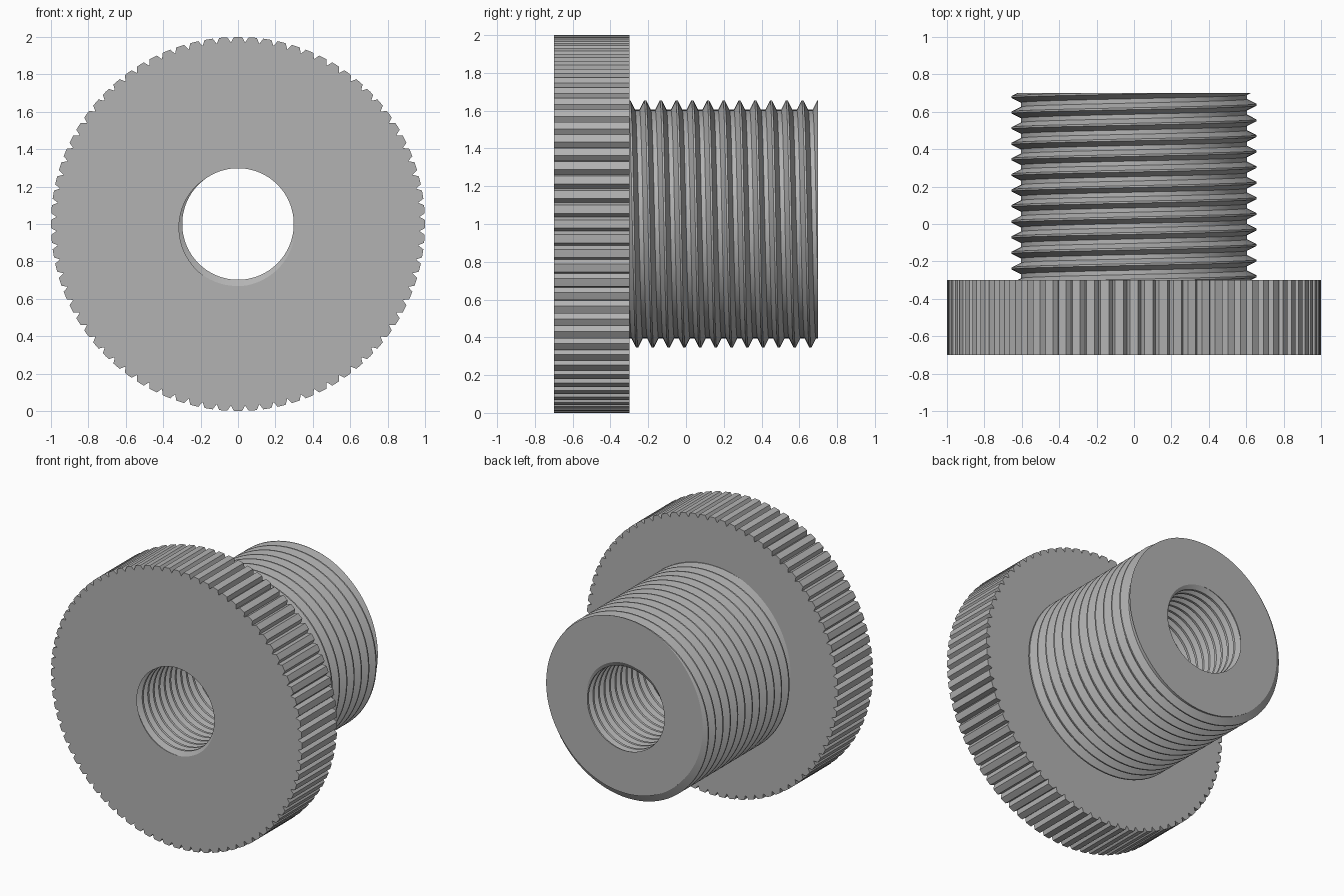
import bpy, bmesh
from math import sin, cos, pi, radians
from mathutils import Vector

if "Cube" in bpy.data.objects:
    bpy.data.objects.remove(bpy.data.objects["Cube"], do_unlink=True)

SEGS = 96                       # facets around the threads
FRONT, SHOULDER, BACK = -0.7, -0.3, 0.7

grey = bpy.data.materials.new("plain grey")
grey.use_nodes = True
grey.diffuse_color = (0.45, 0.45, 0.45, 1)
grey.node_tree.nodes["Principled BSDF"].inputs["Base Color"].default_value = (0.45, 0.45, 0.45, 1)


def ring_point(radius, angle, y):
    """Point around the y axis; angle 0 is at the top."""
    return Vector((radius * sin(angle), y, 1 + radius * cos(angle)))


def add_strips(bm, columns):
    """Join neighbouring columns of points with quads."""
    rows = [[bm.verts.new(p) for p in col] for col in columns]
    for a, b in zip(rows, rows[1:]):
        for k in range(len(a) - 1):
            bm.faces.new((a[k], b[k], b[k + 1], a[k + 1]))


def add_thread(bm, profile, pitch, phase, start, end):
    """Right-handed helical thread, trimmed flat at both ends."""
    part = bmesh.new()
    turns = int((end - start) / pitch) + 5
    base = phase + (int((start - phase) / pitch) - 3) * pitch
    columns = [[ring_point(r, 2 * pi * i / SEGS, base + pitch * (t + f + i / SEGS))
                for t in range(turns) for f, r in profile] for i in range(SEGS + 1)]
    add_strips(part, columns)
    bmesh.ops.remove_doubles(part, verts=part.verts, dist=1e-5)
    for y, side in ((start, -1), (end, 1)):
        bmesh.ops.bisect_plane(part, geom=part.verts[:] + part.edges[:] + part.faces[:], dist=1e-6,
                               plane_co=(0, y, 0), plane_no=(0, side, 0), clear_outer=True)
    mesh = bpy.data.meshes.new("thread")
    part.to_mesh(mesh)
    part.free()
    bm.from_mesh(mesh)
    bpy.data.meshes.remove(mesh)


def cap(bm, y):
    """Fill the flat ring between the open loops lying at y."""
    edges = [e for e in bm.edges if e.is_boundary and all(abs(v.co.y - y) < 1e-4 for v in e.verts)]
    bmesh.ops.triangle_fill(bm, edges=edges, use_beauty=True, normal=(0, 1 if y > FRONT else -1, 0))


def finish(bm, name):
    bmesh.ops.recalc_face_normals(bm, faces=bm.faces)
    mesh = bpy.data.meshes.new(name)
    bm.to_mesh(mesh)
    bm.free()
    mesh.materials.append(grey)
    obj = bpy.data.objects.new(name, mesh)
    bpy.context.collection.objects.link(obj)
    bpy.ops.object.select_all(action="DESELECT")
    obj.select_set(True)
    bpy.context.view_layer.objects.active = obj
    bpy.ops.object.shade_smooth_by_angle(angle=radians(20))


# Thread sections: (fraction of the pitch, radius)
SHANK = ((-0.06, 0.655), (0.06, 0.655), (0.36, 0.605), (0.64, 0.605))
BORE = ((-0.06, 0.332), (0.06, 0.332), (0.36, 0.298), (0.64, 0.298))


def add_bore(bm, start, end):
    add_thread(bm, BORE, 1 / 16, FRONT - 0.54 / 16, start, end)


# Knurled head: flat-topped ridges with V grooves
head = bmesh.new()
TEETH = 80
outline = []
for t in range(TEETH):
    for f, r in ((-0.28, 1.0), (0, 1.0), (0.28, 1.0), (0.5, 0.97)):
        outline.append((r, 2 * pi * (t + f) / TEETH))
outline.append(outline[0])
add_strips(head, [[ring_point(r, a, FRONT), ring_point(r, a, SHOULDER)] for r, a in outline])
bmesh.ops.remove_doubles(head, verts=head.verts, dist=1e-5)
add_bore(head, FRONT, SHOULDER)
cap(head, FRONT)
cap(head, SHOULDER)
finish(head, "knurled_head")

# Threaded shank with the bore running through it
shank = bmesh.new()
add_thread(shank, SHANK, 1 / 12, BACK, SHOULDER, BACK)
add_bore(shank, SHOULDER, BACK)
cap(shank, BACK)
finish(shank, "threaded_shank")
